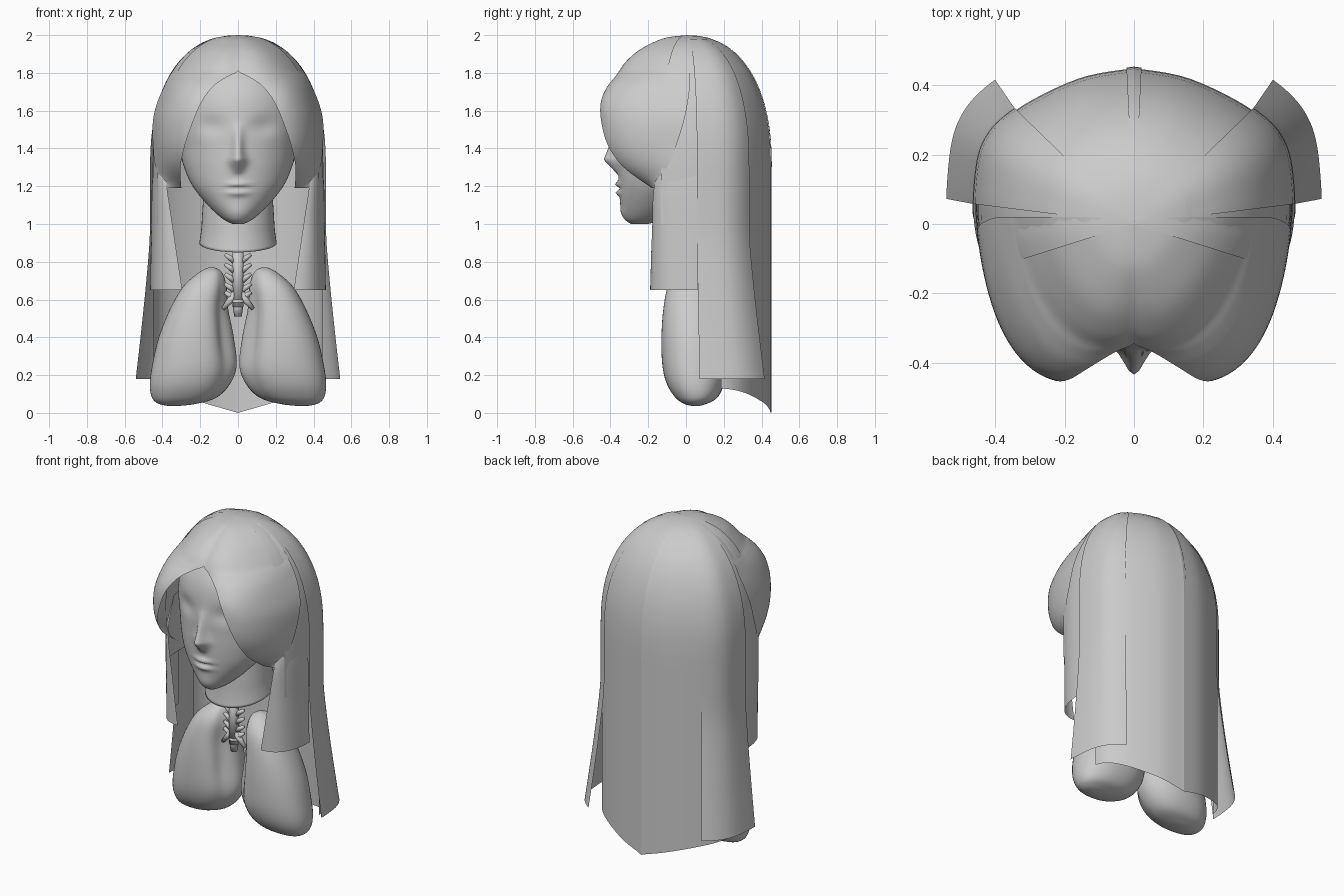
import bpy
import bmesh
from math import sin, cos, pi, radians, exp
from mathutils import Vector, Matrix

cube = bpy.data.objects.get("Cube")
if cube:
    bpy.data.objects.remove(cube)

grey = bpy.data.materials.new("plain grey")
grey.use_nodes = True
grey.diffuse_color = (0.6, 0.6, 0.6, 1)
grey.node_tree.nodes["Principled BSDF"].inputs["Base Color"].default_value = (0.6, 0.6, 0.6, 1)


def finish(name, bm, mirror=False):
    bmesh.ops.remove_doubles(bm, verts=bm.verts, dist=0.0002)
    bmesh.ops.recalc_face_normals(bm, faces=bm.faces)
    mesh = bpy.data.meshes.new(name)
    bm.to_mesh(mesh)
    bm.free()
    for p in mesh.polygons:
        p.use_smooth = True
    mesh.materials.append(grey)
    ob = bpy.data.objects.new(name, mesh)
    bpy.context.collection.objects.link(ob)
    if mirror:
        ob.modifiers.new("mirror", "MIRROR").use_axis = (True, False, False)
    return ob


def loft(name, sections, closed=False, cap=False, mirror=False):
    bm = bmesh.new()
    rows = [[bm.verts.new(p) for p in s] for s in sections]
    n = len(rows[0])
    for a, b in zip(rows, rows[1:]):
        for i in range(n if closed else n - 1):
            j = (i + 1) % n
            bm.faces.new((a[i], a[j], b[j], b[i]))
    if cap:
        bm.faces.new(rows[0])
        bm.faces.new(rows[-1])
    return finish(name, bm, mirror)


def smooth_rows(rows, steps):
    """Catmull-Rom curve through rows of numbers."""
    rows = [Vector(r) for r in rows]
    out = []
    for i in range(len(rows) - 1):
        p0, p1 = rows[max(i - 1, 0)], rows[i]
        p2, p3 = rows[i + 1], rows[min(i + 2, len(rows) - 1)]
        for k in range(steps):
            t = k / steps
            out.append(p1 + (p2 - p0) * (t / 2) + (2 * p0 - 5 * p1 + 4 * p2 - p3) * (t * t / 2)
                       + (3 * p1 - p0 - 3 * p2 + p3) * (t ** 3 / 2))
    return out + [rows[-1]]


def bump(v, centre, width):
    return exp(-((v - centre) / width) ** 2)


def power(v, p):
    return abs(v) ** p * (1 if v > 0 else -1)


# Head with nose, eye sockets and lips: height, half width, front y, back y
head_rows = [(1.0, .03, -.29, -.2), (1.03, .085, -.325, -.1), (1.1, .16, -.345, 0),
             (1.2, .24, -.355, .1), (1.3, .285, -.36, .2), (1.4, .31, -.36, .27),
             (1.55, .33, -.36, .3), (1.7, .31, -.33, .28), (1.82, .23, -.24, .21),
             (1.88, .08, -.08, .1)]


def face_relief(x, z):
    nose = bump(x, 0, .026 + .012 * bump(z, 1.33, .05))
    ramp = max(0, min(1, (1.54 - z) / .2)) * max(0, min(1, (z - 1.26) / .08))
    eye = bump(abs(x), .14, .075) * bump(z, 1.52, .05)
    lips = bump(x, 0, .055) * (bump(z, 1.21, .014) + bump(z, 1.165, .016) - .5 * bump(z, 1.187, .008))
    chin = bump(x, 0, .06) * bump(z, 1.06, .04)
    return .075 * nose * ramp - .02 * eye + .02 * lips + .008 * chin


sections = []
for z, rx, yf, yb in smooth_rows(head_rows, 9):
    mid, ring = (yf + yb) / 2, []
    for i in range(128):
        t = 2 * pi * i / 128
        x, y = rx * cos(t), mid + (yb - yf) / 2 * sin(t)
        if y < mid:
            y -= face_relief(x, z)
        ring.append((x, y, z))
    sections.append(ring)
loft("head", sections, closed=True, cap=True)

# Neck with a slanted lower rim
sections = []
for z, r in smooth_rows([(1.2, .18), (1.05, .19), (.97, .195), (.9, .205)], 4):
    slant = .05 * max(0, (1.2 - z) / .3)
    sections.append([(r * cos(pi * i / 24), .02 + r * sin(pi * i / 24),
                      z + slant * sin(pi * i / 24)) for i in range(48)])
loft("neck", sections, closed=True, cap=True)

# Lungs: height, centre x, half width, centre y, half depth
lung_rows = [(.77, .14, .015, .03, .015), (.745, .145, .06, .03, .07), (.67, .175, .115, .03, .125),
             (.55, .205, .155, .035, .155), (.4, .22, .2, .04, .17), (.25, .23, .225, .043, .168),
             (.15, .255, .212, .05, .15), (.08, .285, .17, .055, .11), (.048, .32, .1, .05, .06),
             (.037, .34, .03, .05, .02)]
sections = []
for z, cx, rx, cy, ry in smooth_rows(lung_rows, 5):
    ring = []
    for i in range(48):
        t = 2 * pi * i / 48
        dent = 1 - .2 * bump(t, radians(216), .38) * bump(z, .42, .28)
        ring.append((max(.004, cx + rx * power(cos(t), .9) * dent),
                     cy + ry * power(sin(t), .9) * dent, z))
    sections.append(ring)
loft("lungs", sections, closed=True, cap=True, mirror=True)


def rod(name, a, b, r1, r2, mirror=False):
    a, b = Vector(a), Vector(b)
    bm = bmesh.new()
    turn = (b - a).to_track_quat("Z", "Y").to_matrix().to_4x4()
    bmesh.ops.create_cone(bm, cap_ends=True, segments=16, radius1=r1, radius2=r2,
                          depth=(b - a).length, matrix=Matrix.Translation((a + b) / 2) @ turn)
    return finish(name, bm, mirror)


# Windpipe, its side ridges and the branches into the lungs
WY = -.04
rod("windpipe", (0, WY, .56), (0, WY, .9), .03, .03)
rod("windpipe_end", (0, WY, .51), (0, WY, .6), .02, .032)
rod("bronchi", (.005, WY, .64), (.08, WY, .55), .025, .01, True)
rod("upper_bronchi", (.01, WY, .6), (.07, WY, .64), .02, .01, True)
for k in range(4):
    z = .83 - .052 * k
    rod("windpipe_ridge", (.02, WY, z - .025), (.07, WY, z + .01), .018, .009, True)

# Hair: sheets lying on one rounded dome that drops straight below DOME_Z.
# The outline runs from the middle of the back round to the temple.
DOME_Z, EXP, STEPS = 1.3, 2 / 2.3, 12
outline = smooth_rows([(0, .45), (.16, .42), (.34, .33), (.43, .235),
                       (.457, .1), (.453, -.04), (.425, -.15)], STEPS)


def hair_sheet(name, s0, s1, hem, phi=90, scale=1.0, flare=0.0, mirror=False):
    cols = []
    for i in range(41):
        s = s0 + (s1 - s0) * i / 40
        k = int(abs(s) * STEPS)
        p = outline[k].lerp(outline[k + 1], abs(s) * STEPS - k)
        x, y = (p.x if s > 0 else -p.x), p.y
        low = hem(abs(x))
        col = []
        for k in range(15):
            a = radians(phi) * (1 - k / 14)
            r = max(0, cos(a)) ** EXP * scale
            col.append((x * r, y * r, DOME_Z + .7 * sin(a) ** EXP))
        for k in range(1, 15):
            z = DOME_Z + (low - DOME_Z) * k / 14
            out = flare * max(0, (.95 - z) / .77) ** 1.2
            col.append((x * (scale + out), y * (scale + out * 1.5), z))
        cols.append(col)
    return loft(name, cols, mirror=mirror)


def back_hem(x):
    return .29 * x


hair_sheet("temple_hair", 3, 5.8, lambda x: 1.0, scale=.985, mirror=True)
hair_sheet("back_hair", -3.4, 3.4, back_hem)
hair_sheet("back_hair_parting", -.2, .2, back_hem, phi=68, scale=1.01)
hair_sheet("side_hair", 2, 4.3, lambda x: .18, phi=74, scale=1.015, flare=.165, mirror=True)


def bend_loft(name, rows, steps):
    """Each row: height, then inner edge, control and outer edge as x, y."""
    sections = []
    for z, ex, ey, cx, cy, sx, sy in smooth_rows(rows, steps):
        line = []
        for i in range(21):
            t = i / 20
            a, b, c = (1 - t) ** 2, 2 * t * (1 - t), t * t
            line.append((max(0, a * ex + b * cx + c * sx), a * ey + b * cy + c * sy, z))
        sections.append(line)
    return loft(name, sections, mirror=True)


# Swept fringe on both sides of the centre parting
bend_loft("fringe", [
    (1.19, .30, -.18, .33, -.18, .38, -.16),
    (1.3, .305, -.33, .38, -.27, .435, -.1),
    (1.42, .28, -.415, .41, -.34, .45, -.05),
    (1.55, .235, -.45, .405, -.40, .45, -.01),
    (1.65, .19, -.45, .37, -.43, .425, .01),
    (1.73, .13, -.415, .34, -.42, .39, .02),
    (1.78, .055, -.37, .29, -.42, .365, .02),
    (1.81, 0, -.345, .25, -.41, .345, .02),
    (1.86, 0, -.31, .2, -.37, .31, .02),
    (1.92, 0, -.24, .15, -.3, .25, .02),
    (1.97, 0, -.15, .09, -.18, .165, .02),
    (1.99, 0, -.085, .05, -.1, .1, .02),
    (2.0, 0, .01, 0, .01, 0, .01)], 4)

# Shorter locks in front of the shoulders
bend_loft("front_locks", [
    (1.4, .40, -.08, .43, -.06, .435, .06),
    (1.22, .38, -.165, .45, -.14, .455, .06),
    (.95, .34, -.18, .455, -.17, .46, .06),
    (.65, .295, -.19, .46, -.19, .465, .06)], 6)
